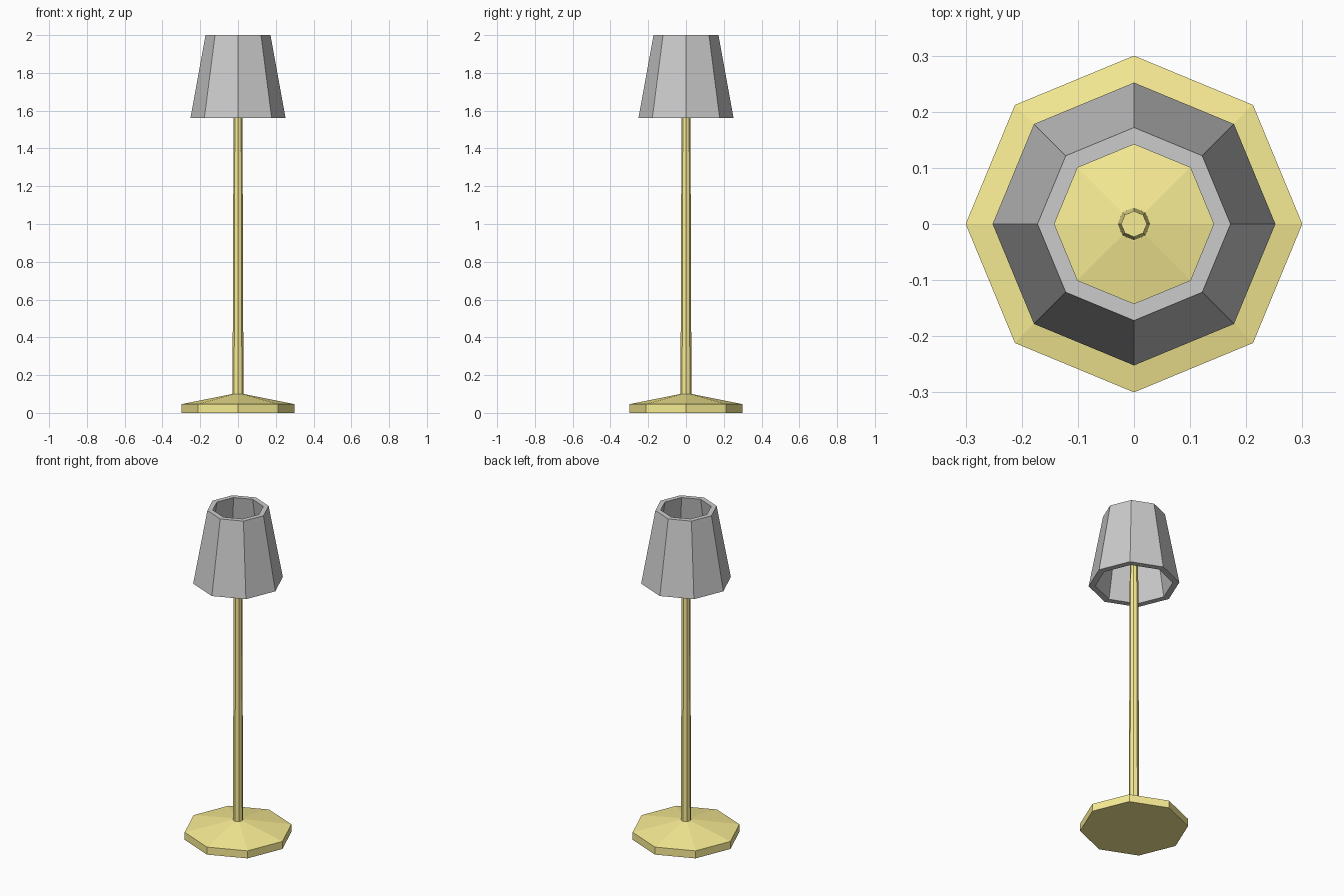
import bpy, bmesh
from math import cos, sin, tau

if "Cube" in bpy.data.objects:
    bpy.data.objects.remove(bpy.data.objects["Cube"])

SIDES = 8


def lathe(name, profile, material=None, closed=False):
    """Turn an (r, z) profile into an eight-sided solid with corners on the axes."""
    bm = bmesh.new()
    rings = [[bm.verts.new((r * cos(tau * i / SIDES), r * sin(tau * i / SIDES), z))
              for i in range(SIDES)] for r, z in profile]
    pairs = list(zip(rings, rings[1:]))
    if closed:
        pairs.append((rings[-1], rings[0]))
    else:
        bm.faces.new(rings[0][::-1])
        bm.faces.new(rings[-1])
    for low, high in pairs:
        for i in range(SIDES):
            j = (i + 1) % SIDES
            bm.faces.new((low[i], low[j], high[j], high[i]))
    bmesh.ops.recalc_face_normals(bm, faces=bm.faces)
    mesh = bpy.data.meshes.new(name)
    bm.to_mesh(mesh)
    bm.free()
    obj = bpy.data.objects.new(name, mesh)
    bpy.context.collection.objects.link(obj)
    if material:
        mesh.materials.append(material)
    return obj


brass = bpy.data.materials.new("brass")
brass.diffuse_color = (0.95, 0.85, 0.3, 1)
brass.use_nodes = True
brass.node_tree.nodes["Principled BSDF"].inputs["Base Color"].default_value = brass.diffuse_color

# Weighted foot with a shallow sloping top
lathe("base", [(0.30, 0), (0.30, 0.046), (0.03, 0.10)], brass)

# Slightly tapered pole, ending inside the shade
lathe("pole", [(0.029, 0.095), (0.023, 1.75)], brass)

# Open shade with wall thickness
lathe("lamp_shade", [(0.252, 1.56), (0.172, 2.0), (0.142, 2.0), (0.215, 1.56)], closed=True)
